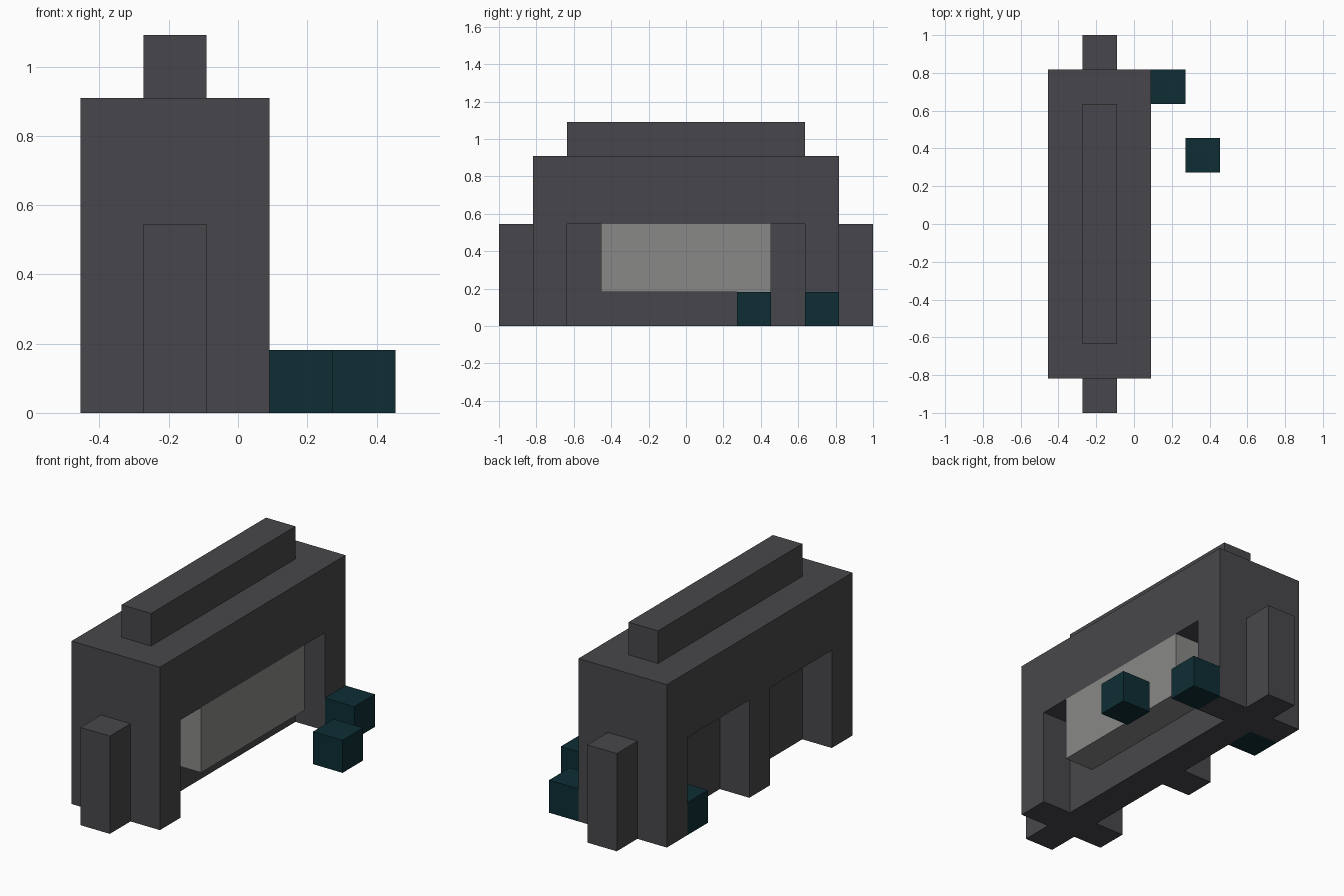
import bpy
from mathutils import Vector

if "Cube" in bpy.data.objects:
    bpy.data.objects.remove(bpy.data.objects["Cube"], do_unlink=True)

UNIT = 2 / 11                      # edge of one block
ORIGIN = Vector((-2.5, -5.5, 0))   # grid corner, in blocks


def make_material(name, colour):
    mat = bpy.data.materials.new(name)
    mat.use_nodes = True
    mat.diffuse_color = (*colour, 1)
    bsdf = next(n for n in mat.node_tree.nodes if n.type == 'BSDF_PRINCIPLED')
    bsdf.inputs["Base Color"].default_value = (*colour, 1)
    return mat


def block(name, low, high, mat=None):
    """Box spanning two corners, given in blocks."""
    low, high = Vector(low), Vector(high)
    bpy.ops.mesh.primitive_cube_add(size=1)
    obj = bpy.context.object
    obj.name = obj.data.name = name
    centre = ((low + high) / 2 + ORIGIN) * UNIT
    size = (high - low) * UNIT
    for v in obj.data.vertices:
        v.co = Vector(a * b for a, b in zip(v.co, size)) + centre
    if mat:
        obj.data.materials.append(mat)
    return obj


def cut(target, low, high):
    """Carve a box out of the target."""
    cutter = block("cutter", low, high)
    cutter.hide_render = True
    mod = target.modifiers.new("opening", 'BOOLEAN')
    mod.operation = 'DIFFERENCE'
    mod.solver = 'EXACT'
    mod.object = cutter
    bpy.context.view_layer.objects.active = target
    bpy.ops.object.modifier_apply(modifier=mod.name)
    bpy.data.objects.remove(cutter, do_unlink=True)


stone = make_material("dark_grey_stone", (0.064, 0.062, 0.069))
pale = make_material("pale_grey_panel", (0.25, 0.25, 0.245))
teal = make_material("dark_teal_block", (0.004, 0.027, 0.034))

# Main wall with one wide recess on one side and two bays on the other
wall = block("wall", (0, 1, 0), (3, 10, 5), stone)
cut(wall, (2, 2, -1), (4, 9, 3))
for start in (2, 6):
    cut(wall, (-1, start, -1), (1, start + 3, 3))

# Ridge on top and a buttress at each end
block("ridge", (1, 2, 5), (2, 9, 6), stone)
block("front_buttress", (1, 0, 0), (2, 1, 3), stone)
block("back_buttress", (1, 10, 0), (2, 11, 3), stone)

# Pale panel hanging in the wide recess
block("panel", (2, 3, 1), (3, 8, 3), pale)

# Loose blocks on the ground
for name, corner in (("bay_block", (0, 8, 0)),
                     ("near_block", (3, 9, 0)),
                     ("far_block", (4, 7, 0))):
    block(name, corner, Vector(corner) + Vector((1, 1, 1)), teal)
